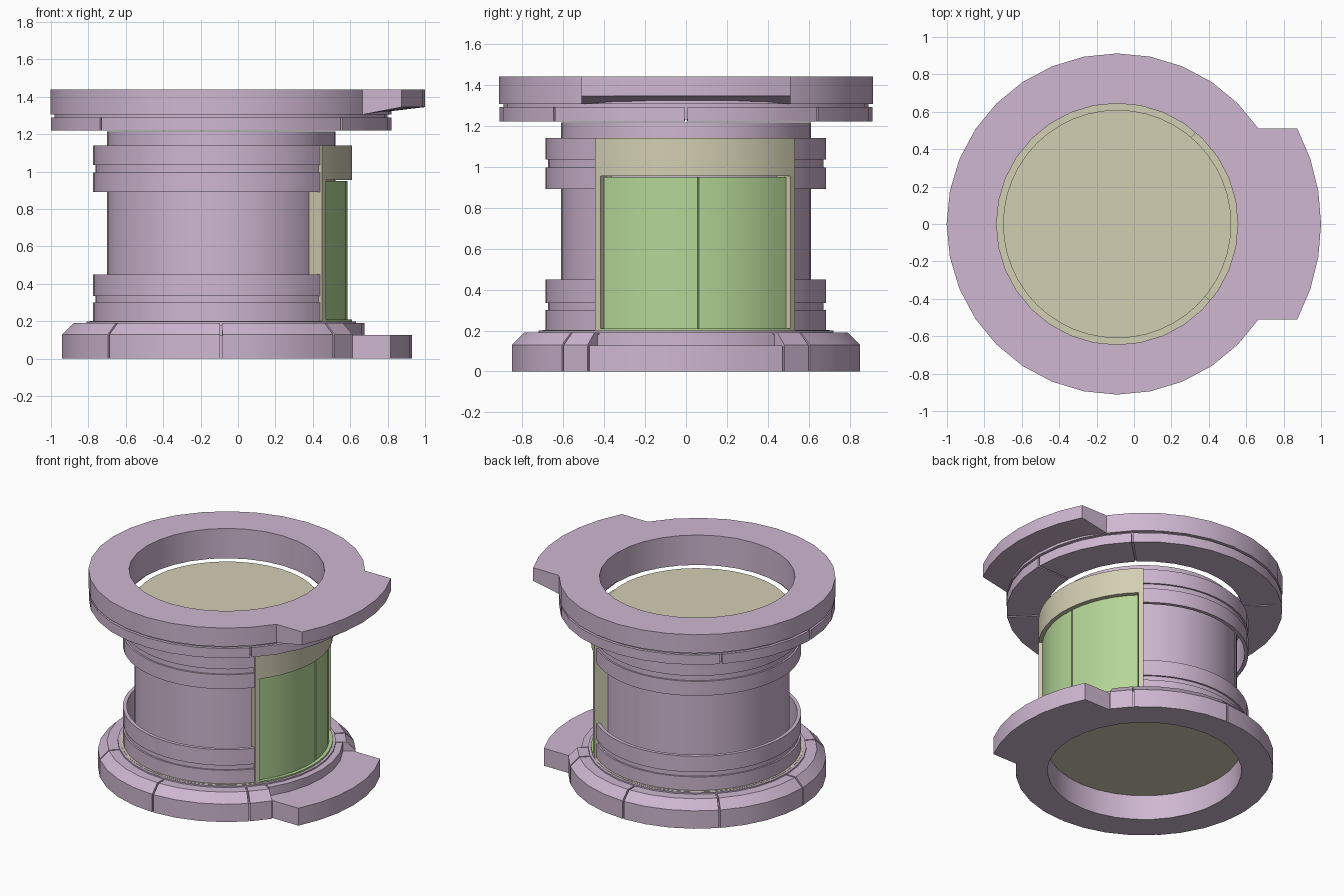
import bpy, bmesh, math

if "Cube" in bpy.data.objects:
    bpy.data.objects.remove(bpy.data.objects["Cube"])

CX = -0.09  # x of the main axis


def material(name, rgb):
    m = bpy.data.materials.new(name)
    m.diffuse_color = (*rgb, 1)
    m.use_nodes = True
    m.node_tree.nodes["Principled BSDF"].inputs["Base Color"].default_value = m.diffuse_color
    return m


LILAC = material("lilac", (0.62, 0.475, 0.635))
KHAKI = material("khaki", (0.65, 0.62, 0.45))
GREEN = material("pale green", (0.456, 0.672, 0.305))


def finish(bm, name, mat):
    bmesh.ops.recalc_face_normals(bm, faces=bm.faces)
    me = bpy.data.meshes.new(name)
    bm.to_mesh(me)
    bm.free()
    me.materials.append(mat)
    ob = bpy.data.objects.new(name, me)
    bpy.context.collection.objects.link(ob)
    bpy.context.view_layer.objects.active = ob
    ob.select_set(True)
    bpy.ops.object.shade_smooth_by_angle(angle=math.radians(25))
    ob.select_set(False)
    return ob


def sweep(name, profile, mat, a0=0, a1=360, step=11.25):
    """Turn a closed (radius, z) profile about the axis from a0 to a1 degrees."""
    bm = bmesh.new()
    full = a1 - a0 >= 360
    n = max(1, math.ceil((a1 - a0) / step - 0.01))
    rows = []
    for i in range(n if full else n + 1):
        a = math.radians(a0 + (a1 - a0) * i / n)
        rows.append([bm.verts.new((CX + r * math.cos(a), r * math.sin(a), z)) for r, z in profile])
    k = len(profile)
    for i in range(n):
        p, q = rows[i], rows[(i + 1) % len(rows)]
        for j in range(k):
            bm.faces.new((p[j], p[(j + 1) % k], q[(j + 1) % k], q[j]))
    if not full:
        bm.faces.new(rows[0])
        bm.faces.new(rows[-1])
    return finish(bm, name, mat)


def box(r0, r1, z0, z1):
    return [(r0, z0), (r1, z0), (r1, z1), (r0, z1)]


def disc(name, r, z0, z1, mat, top_mat=None, n=48):
    bm = bmesh.new()
    bmesh.ops.create_cone(bm, cap_ends=True, segments=n, radius1=r, radius2=r, depth=z1 - z0)
    bmesh.ops.translate(bm, verts=bm.verts, vec=(CX, 0, (z0 + z1) / 2))
    ob = finish(bm, name, mat)
    if top_mat:
        ob.data.materials.append(top_mat)
        for f in ob.data.polygons:
            if f.normal.z > 0.9:
                f.material_index = 1
    return ob


def tab(name, half, x_in, r_out, z_in, z_out, z_top, mat):
    """Lug with parallel sides and a rounded outer edge; underside may slope."""
    bm = bmesh.new()
    amax = math.asin(half / r_out)
    lower, upper = [], []
    for i in range(7):
        a = amax * (i / 3 - 1)
        x, y = CX + r_out * math.cos(a), r_out * math.sin(a)
        lower.append(((x_in, y, z_in), (x, y, z_out)))
        upper.append(((x_in, y, z_top), (x, y, z_top)))
    lo = [[bm.verts.new(c) for c in p] for p in lower]
    up = [[bm.verts.new(c) for c in p] for p in upper]
    for i in range(6):
        bm.faces.new((lo[i][0], lo[i][1], lo[i + 1][1], lo[i + 1][0]))
        bm.faces.new((up[i][0], up[i][1], up[i + 1][1], up[i + 1][0]))
        for s in (0, 1):
            bm.faces.new((lo[i][s], lo[i + 1][s], up[i + 1][s], up[i][s]))
    for i in (0, 6):
        bm.faces.new((lo[i][0], lo[i][1], up[i][1], up[i][0]))
    return finish(bm, name, mat)


# Base: inset core, chamfered segments, front lug
sweep("base_core", [(0.64, 0), (0.84, 0), (0.84, 0.125), (0.765, 0.125),
                    (0.765, 0.18), (0.64, 0.18)], LILAC)
chamfered = [(0.66, 0), (0.85, 0), (0.85, 0.13), (0.79, 0.19), (0.66, 0.19)]
cuts = [34, 45, 90, 135, 180, 225, 270, 315, 326]
for a, b in zip(cuts, cuts[1:]):
    sweep("base_segment", chamfered, LILAC, a + 0.4, b - 0.4)
sweep("base_inner_step", box(0.66, 0.765, 0.1, 0.19), LILAC, -33.75, 33.75)
tab("base_lug", 0.47, 0.56, 1.02, 0, 0, 0.127, LILAC)
sweep("base_lip", box(0.66, 0.72, 0.18, 0.2), LILAC)

# Floor and drum
disc("floor_plate", 0.70, 0.183, 0.202, KHAKI)
disc("drum", 0.61, 0.195, 1.215, LILAC, KHAKI)

# Grooved collars, open where the window sits
W0, W1 = -39.5, 49.5
for name, z0, g0, g1, z1 in (("lower_collar", 0.2, 0.30, 0.335, 0.45),
                             ("upper_collar", 0.89, 0.995, 1.035, 1.14)):
    sweep(name, [(0.66, z0), (0.685, z0), (0.685, g0), (0.673, g0), (0.673, g1),
                 (0.685, g1), (0.685, z1), (0.66, z1)], LILAC, W1, 360 + W0, 7.5)

# Window: frame header and posts, two panes, sill
sweep("window_header", box(0.605, 0.70, 0.955, 1.14), KHAKI, W0, W1, 7.5)
sweep("window_post", box(0.605, 0.70, 0.2, 0.955), KHAKI, W0, W0 + 2.8)
sweep("window_post", box(0.605, 0.70, 0.2, 0.955), KHAKI, W1 - 2.8, W1)
sweep("window_sill", box(0.605, 0.70, 0.2, 0.21), GREEN, W0 + 2.8, W1 - 2.8, 7.5)
for a, b in ((W0 + 3.1, 4.7), (5.3, W1 - 3.1)):
    sweep("window_pane", box(0.615, 0.675, 0.21, 0.95), GREEN, a, b, 7.5)

# Top: thick ring with lug, inset neck, lower segmented ring
sweep("top_ring", [(0.645, 1.23), (0.89, 1.23), (0.89, 1.305), (0.912, 1.305),
                   (0.912, 1.44), (0.645, 1.44)], LILAC)
tab("top_lug", 0.51, 0.665, 1.09, 1.305, 1.345, 1.44, LILAC)
cuts = [0, 45, 135, 180, 225, 315, 360]
for a, b in zip(cuts, cuts[1:]):
    sweep("top_segment", box(0.65, 0.91, 1.22, 1.29), LILAC, a + 0.4, b - 0.4)
